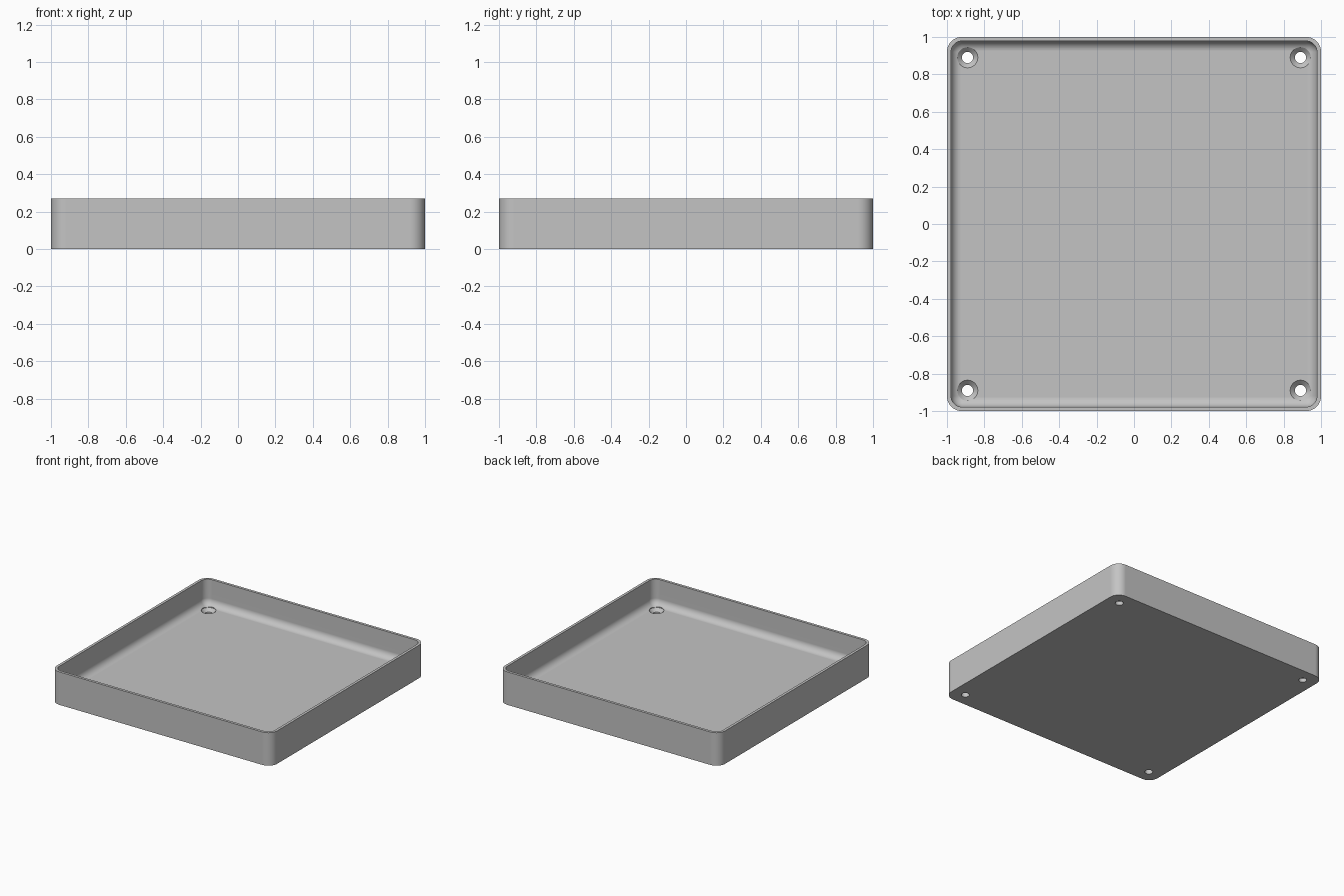
import bpy, bmesh
from math import sin, cos, pi, radians

cube = bpy.data.objects.get("Cube")
if cube:
    bpy.data.objects.remove(cube, do_unlink=True)

HEIGHT, FLOOR, WALL = 0.27, 0.06, 0.022
CORNER, FILLET = 0.08, 0.055
HOLE_POS, HOLE_R, SINK_R = 0.89, 0.03, 0.055
STEPS = 10

grey = bpy.data.materials.new("plain grey")
grey.use_nodes = True
colour = (0.55, 0.55, 0.55, 1)
grey.diffuse_color = colour
bsdf = next(n for n in grey.node_tree.nodes if n.type == 'BSDF_PRINCIPLED')
bsdf.inputs["Base Color"].default_value = colour


def rounded_square(inset, z):
    """Points of a rounded square, inset from the outer wall."""
    r = CORNER - inset
    c = 1 - CORNER
    pts = []
    for quarter, (sx, sy) in enumerate(((1, 1), (-1, 1), (-1, -1), (1, -1))):
        for i in range(STEPS + 1):
            a = (quarter + i / STEPS) * pi / 2
            pts.append((sx * c + r * cos(a), sy * c + r * sin(a), z))
    return pts


def circle(x, y, r, z, n=40):
    return [(x + r * cos(2 * pi * i / n), y + r * sin(2 * pi * i / n), z) for i in range(n)]


def loft(bm, rings):
    """Skin a stack of rings and close both ends."""
    loops = [[bm.verts.new(p) for p in ring] for ring in rings]
    n = len(loops[0])
    for a, b in zip(loops, loops[1:]):
        for i in range(n):
            j = (i + 1) % n
            bm.faces.new((a[i], a[j], b[j], b[i]))
    bm.faces.new(loops[0][::-1])
    bm.faces.new(loops[-1])


def make_object(name, bm):
    bmesh.ops.recalc_face_normals(bm, faces=bm.faces)
    mesh = bpy.data.meshes.new(name)
    bm.to_mesh(mesh)
    bm.free()
    mesh.materials.append(grey)
    obj = bpy.data.objects.new(name, mesh)
    bpy.context.collection.objects.link(obj)
    return obj


# Tray: outer wall, rim, inner wall, filleted floor
rings = [rounded_square(0, 0), rounded_square(0, HEIGHT), rounded_square(WALL, HEIGHT)]
for i in range(STEPS + 1):
    a = i / STEPS * pi / 2
    rings.append(rounded_square(WALL + FILLET * (1 - cos(a)),
                                FLOOR + FILLET * (1 - sin(a))))
bm = bmesh.new()
loft(bm, rings)
tray = make_object("tray", bm)

# Countersunk screw hole cutters, one per corner
bm = bmesh.new()
for x in (-HOLE_POS, HOLE_POS):
    for y in (-HOLE_POS, HOLE_POS):
        loft(bm, [circle(x, y, HOLE_R, -0.05),
                  circle(x, y, HOLE_R, FLOOR - 0.027),
                  circle(x, y, SINK_R, FLOOR - 0.002),
                  circle(x, y, SINK_R, HEIGHT - 0.05)])
cutter = make_object("screw_hole_cutter", bm)
cutter.hide_render = True

cut = tray.modifiers.new("screw holes", 'BOOLEAN')
cut.operation = 'DIFFERENCE'
cut.solver = 'EXACT'
cut.object = cutter

bpy.ops.object.select_all(action='DESELECT')
tray.select_set(True)
bpy.context.view_layer.objects.active = tray
bpy.ops.object.modifier_apply(modifier=cut.name)
bpy.data.objects.remove(cutter, do_unlink=True)

# Smooth curves, crisp edges, flat panels
bpy.ops.object.shade_smooth_by_angle(angle=radians(30))
weighted = tray.modifiers.new("flat panels", 'WEIGHTED_NORMAL')
weighted.keep_sharp = True
